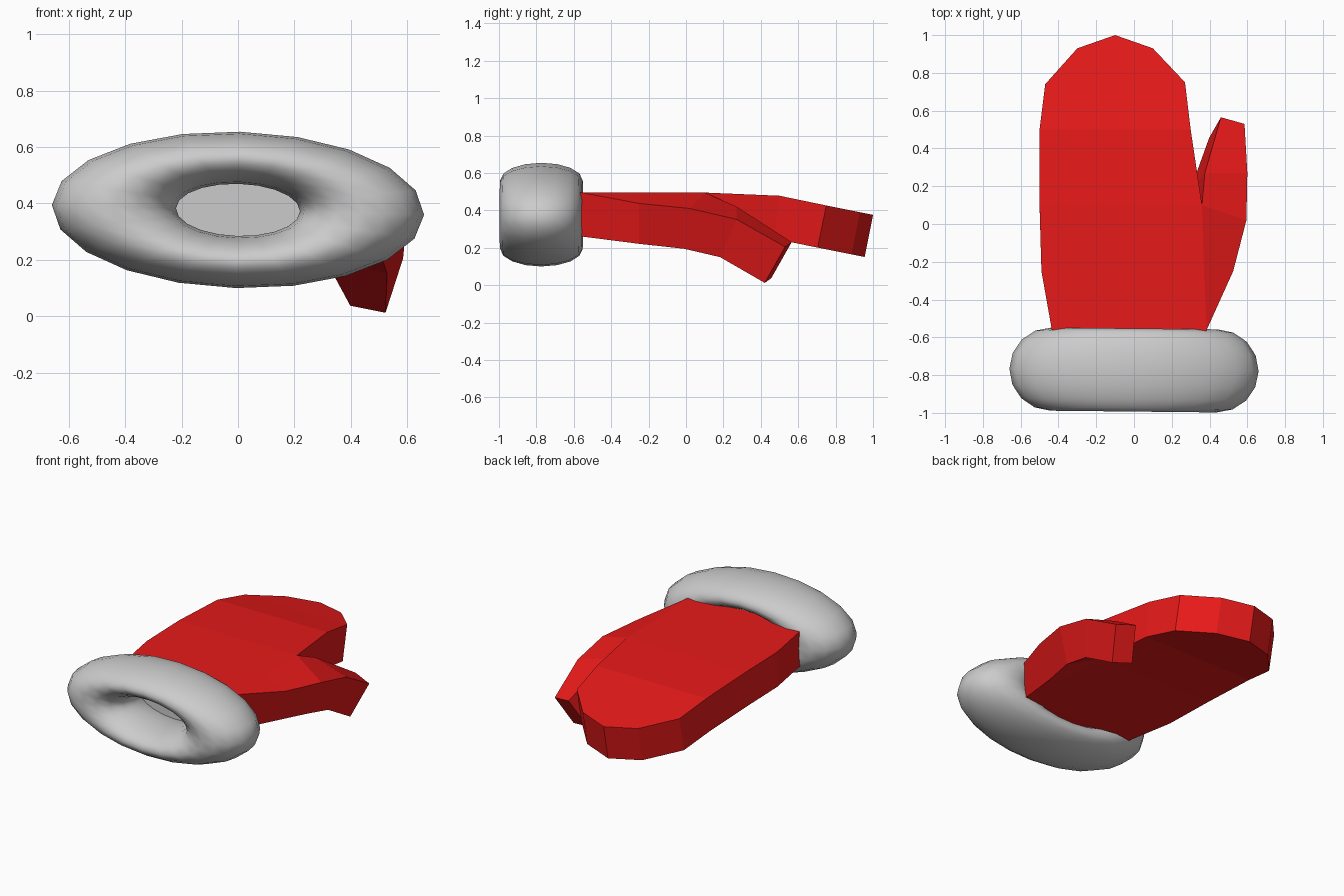
import bpy, math

if "Cube" in bpy.data.objects:
    bpy.data.objects.remove(bpy.data.objects["Cube"])


def material(name, colour):
    mat = bpy.data.materials.new(name)
    mat.diffuse_color = colour
    mat.use_nodes = True
    mat.node_tree.nodes["Principled BSDF"].inputs["Base Color"].default_value = mat.diffuse_color
    return mat


# Mitten: top surface drawn as a bent sheet, thickened downwards
left = [(-.415, -.66, .495), (-.435, -.56, .495), (-.49, -.25, .495), (-.5, .1, .495),
        (-.5, .5, .478), (-.47, .74, .428), (-.3, .93, .39), (-.1, 1.0, .376)]
right = [(.34, -.66, .495), (.385, -.56, .495), (.37, -.25, .495), (.36, .1, .495),
         (.3, .5, .478), (.27, .75, .426), (.1, .93, .39)]
thumb_outer = [(.525, -.25, .437), (.595, .02, .41), (.6, .27, .352), (.585, .53, .205)]
thumb_inner = [(.375, .27, .42), (.46, .565, .23)]

verts = left + right + thumb_outer + thumb_inner
R = len(left)                 # first right-hand point
T = R + len(right)            # first outer thumb point
I = T + len(thumb_outer)      # first inner thumb point

faces = [(i, R + i, R + i + 1, i + 1) for i in range(6)]   # palm rows
faces.append((6, R + 6, 7))                                # finger tip
faces += [(R + 1, T, R + 2),                               # thumb web
          (R + 2, T, T + 1, R + 3),
          (R + 3, T + 1, T + 2, I),
          (I, T + 2, T + 3, I + 1)]

mesh = bpy.data.meshes.new("mitten")
mesh.from_pydata(verts, [], faces)
mitten = bpy.data.objects.new("mitten", mesh)
bpy.context.collection.objects.link(mitten)
mesh.materials.append(material("red_wool", (.8, .01, .01, 1)))
mesh.materials.append(material("grey_lining", (.8, .8, .8, 1)))

bpy.context.view_layer.objects.active = mitten
mitten.select_set(True)
solid = mitten.modifiers.new("thickness", 'SOLIDIFY')
solid.thickness = .23
solid.offset = -1
solid.use_even_offset = True
bpy.ops.object.modifier_apply(modifier=solid.name)

# Grey wrist end, seen through the cuff
for face in mitten.data.polygons:
    if face.normal.y < -.9:
        face.material_index = 1

# Cuff: flattened, slightly tilted ring
bpy.ops.mesh.primitive_torus_add(
    major_segments=20, minor_segments=16, major_radius=.44, minor_radius=.22,
    location=(0, -.773, .377),
    rotation=(math.radians(90), math.radians(1.5), math.radians(-.6)))
cuff = bpy.context.object
cuff.name = "cuff"
cuff.scale = (1, .42, 1.0)
bpy.ops.object.shade_smooth()
